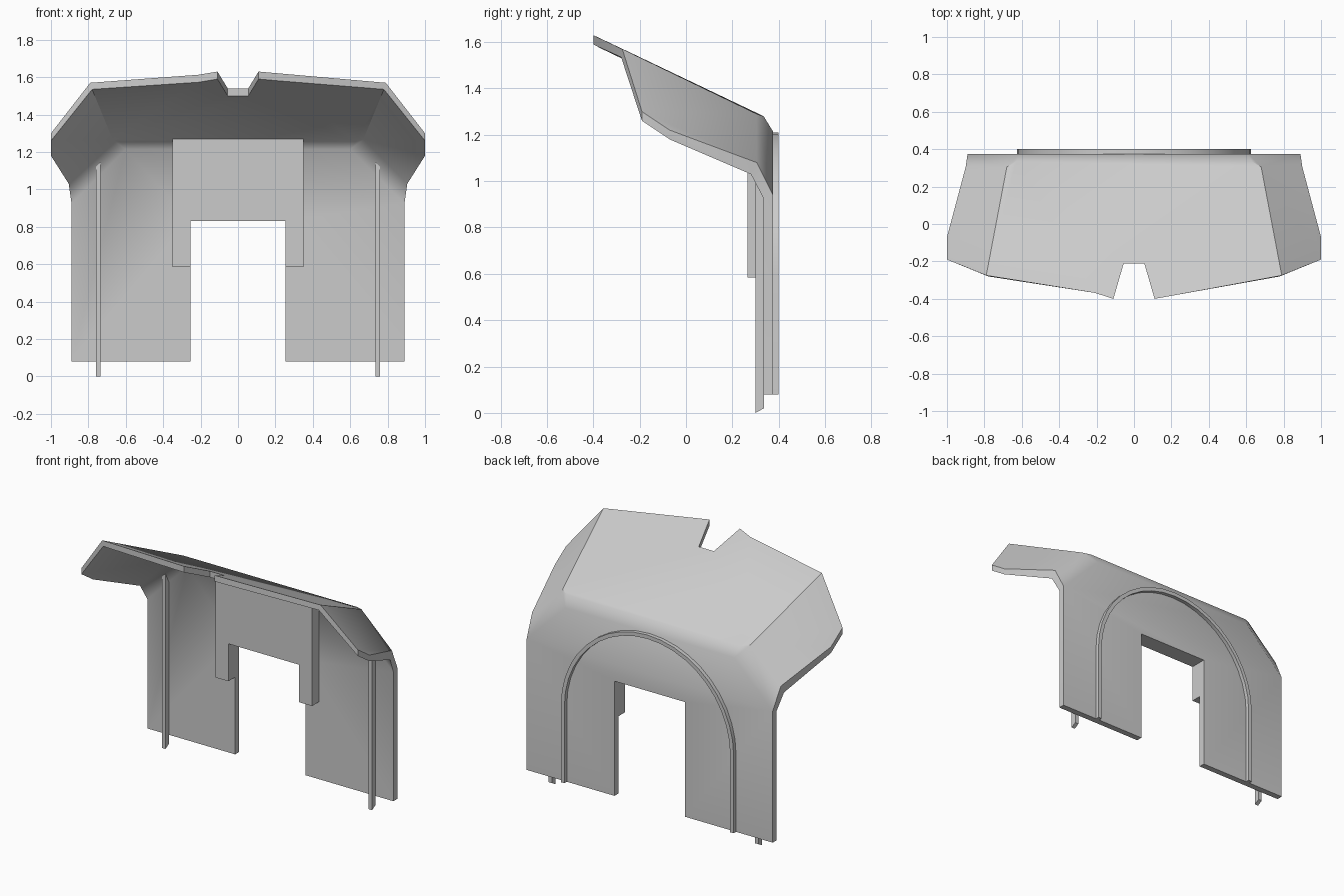
import bpy, bmesh, math

cube = bpy.data.objects.get("Cube")
if cube:
    bpy.data.objects.remove(cube)

grey = bpy.data.materials.new("light_grey")
grey.use_nodes = True
COLOUR = (0.6, 0.6, 0.6, 1)
grey.diffuse_color = COLOUR
grey.node_tree.nodes["Principled BSDF"].inputs["Base Color"].default_value = COLOUR


def finish(name, bm, smooth=None):
    bmesh.ops.recalc_face_normals(bm, faces=bm.faces)
    mesh = bpy.data.meshes.new(name)
    bm.to_mesh(mesh)
    bm.free()
    mesh.materials.append(grey)
    obj = bpy.data.objects.new(name, mesh)
    bpy.context.collection.objects.link(obj)
    if smooth:
        bpy.ops.object.select_all(action="DESELECT")
        obj.select_set(True)
        bpy.context.view_layer.objects.active = obj
        bpy.ops.object.shade_smooth_by_angle(angle=math.radians(smooth))
    return obj


def prism(name, outline, y0, y1, smooth=None):
    """Extrude an x-z outline from y0 to y1."""
    bm = bmesh.new()
    face = bm.faces.new([bm.verts.new((x, y0, z)) for x, z in outline])
    ext = bmesh.ops.extrude_face_region(bm, geom=[face])["geom"]
    moved = [v for v in ext if isinstance(v, bmesh.types.BMVert)]
    bmesh.ops.translate(bm, verts=moved, vec=(0, y1 - y0, 0))
    return finish(name, bm, smooth)


def mirrored(half):
    return half + [(-x, z) for x, z in reversed(half)]


# Shell: matching outer and inner corner points of the left half
THICK = 0.04
outer = {
    "notch": (0.055, -0.21, 1.54), "tip": (0.11, -0.40, 1.63),
    "front": (0.21, -0.382, 1.621), "brow": (0.79, -0.275, 1.57),
    "side_front": (1.0, -0.19, 1.30), "side_mid": (1.0, -0.07, 1.22),
    "side_back": (0.90, 0.305, 1.08), "ridge": (0.68, 0.305, 1.29),
    "crown": (0.63, 0.335, 1.28), "shoulder": (0.61, 0.375, 1.215),
    "wall_top": (0.89, 0.375, 0.94), "foot_out": (0.89, 0.375, 0.08),
    "foot_in": (0.255, 0.375, 0.08), "door_top": (0.255, 0.375, 0.83),
}
inner = {k: (x, y, z - THICK) if y < 0 else (x, y - THICK, z)
         for k, (x, y, z) in outer.items()}
inner.update({
    "brow": (0.78, -0.28, 1.535), "side_back": (0.905, 0.28, 1.03),
    "ridge": (0.67, 0.27, 1.267), "crown": (0.63, 0.295, 1.255),
    "shoulder": (0.60, 0.335, 1.215), "wall_top": (0.89, 0.335, 0.925),
})
side_faces = ["brow side_front side_mid side_back ridge",
              "ridge side_back wall_top shoulder", "ridge shoulder crown"]
centre_faces = ["notch tip front brow ridge crown", "crown shoulder",
                "shoulder wall_top foot_out foot_in door_top"]

bm = bmesh.new()
layers = []
for points in (outer, inner):
    v = {(k, s): bm.verts.new((s * p[0], p[1], p[2]))
         for k, p in points.items() for s in (1, -1)}
    # Small kink on the right front edge
    v["front", -1].co.y += 0.014
    v["front", -1].co.z -= 0.008
    layers.append(v)
    for names in side_faces:
        for s in (1, -1):
            bm.faces.new([v[k, s] for k in names.split()])
    for names in centre_faces:
        keys = names.split()
        bm.faces.new([v[k, 1] for k in keys] + [v[k, -1] for k in reversed(keys)])

# Rim joining both layers along the open edges
partner = {layers[0][k]: layers[1][k] for k in layers[0]}
for e in [e for e in bm.edges if e.is_boundary and e.verts[0] in partner]:
    a, b = e.verts
    bm.faces.new((a, b, partner[b], partner[a]))
finish("roof_and_wall", bm, 38)

# Raised frame around the top of the doorway
prism("door_frame", mirrored([(0.255, 0.83), (0.255, 0.585), (0.35, 0.585), (0.35, 1.277)]),
      0.265, 0.336)

# Arch moulding on the back wall
BASE, SPRING, STEPS = 0.08, 0.585, 20


def arch_path(radius):
    arc = [(radius * math.cos(math.pi * i / STEPS), SPRING + radius * math.sin(math.pi * i / STEPS))
           for i in range(STEPS + 1)]
    return [(radius, BASE)] + arc + [(-radius, BASE)]


prism("back_arch", arch_path(0.625) + arch_path(0.60)[::-1], 0.37, 0.40, 30)

# Upright strips on the front wall with a chamfered foot
for name, s in (("left_strip", 1), ("right_strip", -1)):
    strip = prism(name, [(s * 0.735, 0), (s * 0.76, 0), (s * 0.76, 1.13), (s * 0.745, 1.16), (s * 0.735, 1.15)],
                  0.30, 0.336)
    for vert in strip.data.vertices:
        if vert.co.z < 0.01 and vert.co.y > 0.32:
            vert.co.z = 0.02
